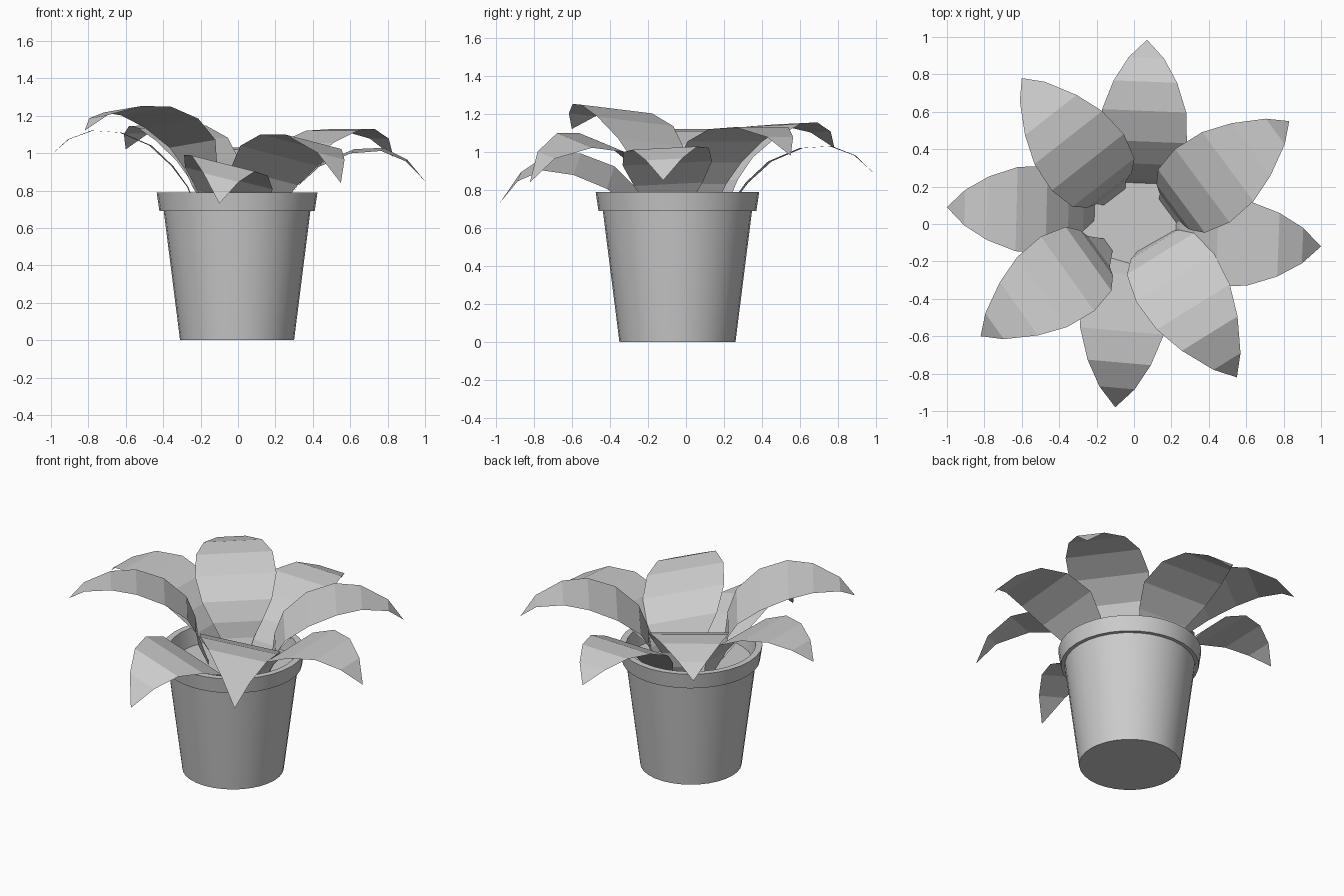
import bpy, bmesh, math
from mathutils import Vector

if "Cube" in bpy.data.objects:
    bpy.data.objects.remove(bpy.data.objects["Cube"])


def make_object(name, bm, smooth=False):
    bmesh.ops.recalc_face_normals(bm, faces=bm.faces)
    mesh = bpy.data.meshes.new(name)
    bm.to_mesh(mesh)
    bm.free()
    ob = bpy.data.objects.new(name, mesh)
    bpy.context.collection.objects.link(ob)
    if smooth:
        bpy.context.view_layer.objects.active = ob
        ob.select_set(True)
        bpy.ops.object.shade_smooth_by_angle(angle=math.radians(30))
        ob.select_set(False)
    return ob


def lathe(name, profile, centre, sides=32):
    """Revolve (radius, height) points; both open ends are capped."""
    bm = bmesh.new()
    rings = []
    for r, z in profile:
        rings.append([bm.verts.new((centre[0] + r * math.cos(2 * math.pi * i / sides),
                                    centre[1] + r * math.sin(2 * math.pi * i / sides), z))
                      for i in range(sides)])
    for a, b in zip(rings, rings[1:]):
        for i in range(sides):
            j = (i + 1) % sides
            bm.faces.new((a[i], a[j], b[j], b[i]))
    bm.faces.new(rings[0])
    bm.faces.new(rings[-1])
    return make_object(name, bm, smooth=True)


# Pot with a stepped rim; the last ring closes as the soil surface
lathe("pot", [(0.305, 0), (0.392, 0.69), (0.415, 0.69), (0.43, 0.79),
              (0.39, 0.79), (0.37, 0.68)], (-0.005, -0.045))

# Leaf stations: (fraction of length, height below peak, width)
UPPER = [(-0.1, -0.55, 0.08), (-0.02, -0.40, 0.20), (0.0, -0.30, 0.30), (0.07, -0.185, 0.42),
         (0.25, -0.075, 0.49), (0.47, -0.01, 0.46), (0.67, 0, 0.35), (0.88, -0.35, 0.17)]
LOWER = [(-0.08, -0.44, 0.10), (0.0, -0.30, 0.22), (0.11, -0.19, 0.36), (0.27, -0.08, 0.47),
         (0.49, -0.01, 0.45), (0.70, 0, 0.34), (0.87, -0.35, 0.19)]


def leaf(name, template, base, tip, peak, roll=0.0):
    """Arched strip; roll is the rise per unit width toward the leaf's left."""
    base, end = Vector(base), Vector(tip[:2])
    side = (end - base).normalized().orthogonal()
    drop = peak - tip[2]
    bm = bmesh.new()
    rows = []
    for k, (s, h, w) in enumerate(template):
        if k == len(template) - 1:
            h *= drop
        p = base.lerp(end, s) if s >= 0 else base + (end - base) * s
        rows.append([bm.verts.new((p.x + side.x * w / 2 * d, p.y + side.y * w / 2 * d,
                                   peak + h + roll * w / 2 * d)) for d in (1, -1)])
    for a, b in zip(rows, rows[1:]):
        bm.faces.new((a[0], a[1], b[1], b[0]))
    bm.faces.new((rows[-1][0], rows[-1][1], bm.verts.new(tip)))
    return make_object(name, bm)


# Four tall diagonal leaves
leaf("upper_leaf_back_right", UPPER, (0.21, 0.09), (0.83, 0.55, 0.98), 1.13)
leaf("upper_leaf_back_left", UPPER, (-0.13, 0.18), (-0.60, 0.78, 1.02), 1.15, -0.03)
leaf("upper_leaf_front_left", UPPER, (-0.20, -0.155), (-0.82, -0.60, 1.12), 1.235, 0.1)
leaf("upper_leaf_front_right", UPPER, (0.11, -0.11), (0.55, -0.82, 0.84), 1.06, -0.22)

# Four lower leaves along the axes
leaf("lower_leaf_back", LOWER, (0.04, 0.24), (0.07, 0.985, 0.89), 1.03)
leaf("lower_leaf_left", LOWER, (-0.27, 0.07), (-1.0, 0.09, 0.99), 1.12)
leaf("lower_leaf_front", LOWER, (-0.03, -0.18), (-0.10, -0.98, 0.73), 0.945, -0.25)
leaf("lower_leaf_right", LOWER, (0.24, -0.09), (1.0, -0.12, 0.85), 1.02, 0.05)
